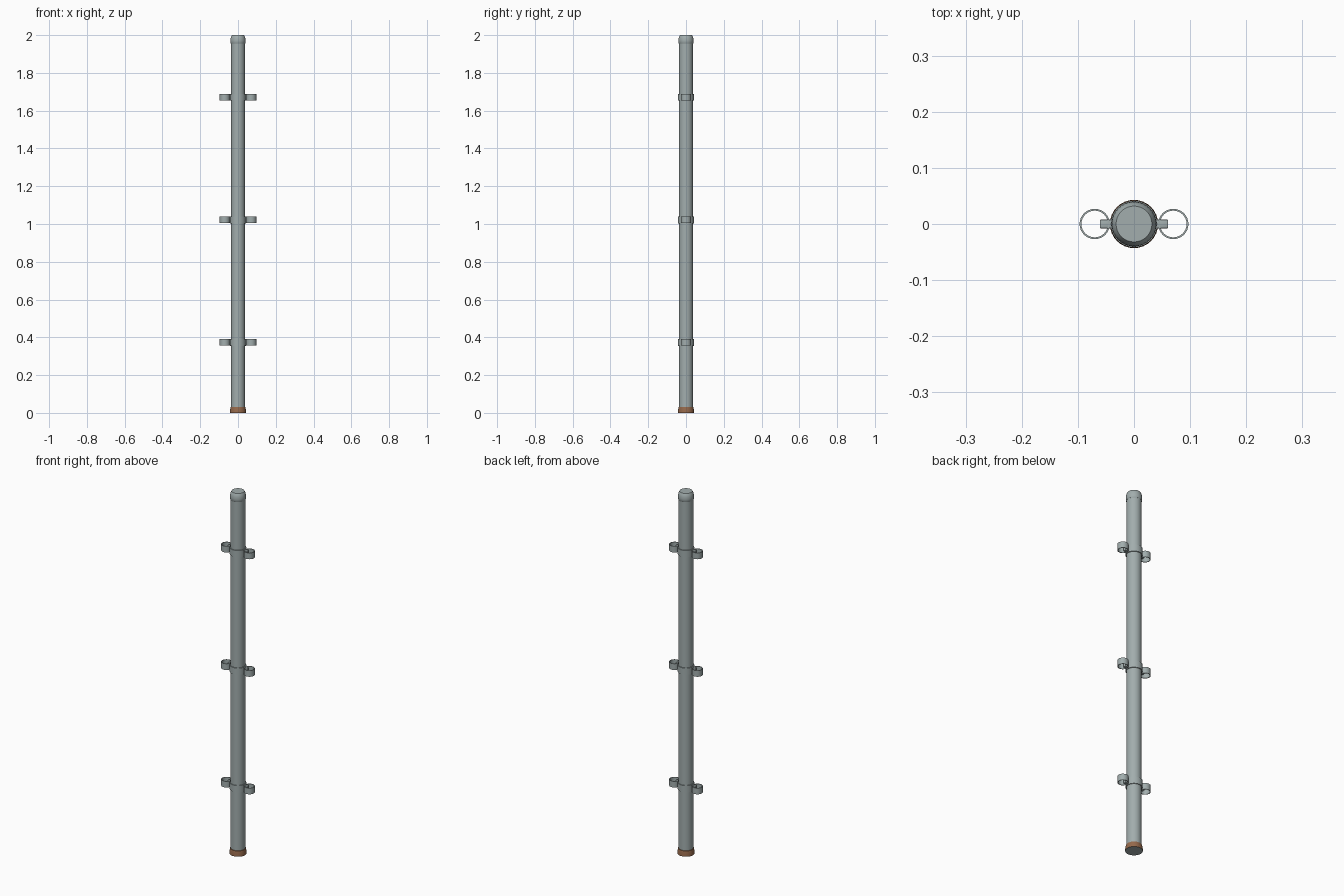
import bpy, bmesh, math

if "Cube" in bpy.data.objects:
    bpy.data.objects.remove(bpy.data.objects["Cube"])

def material(name, color):
    m = bpy.data.materials.new(name)
    m.diffuse_color = (*color, 1)
    m.use_nodes = True
    m.node_tree.nodes["Principled BSDF"].inputs["Base Color"].default_value = m.diffuse_color
    return m

steel = material("weathered_steel", (0.36, 0.42, 0.42))
rust = material("rust", (0.30, 0.14, 0.07))

def finish(bm, name, mat, loc=(0, 0, 0)):
    bmesh.ops.recalc_face_normals(bm, faces=bm.faces)
    me = bpy.data.meshes.new(name)
    bm.to_mesh(me)
    bm.free()
    ob = bpy.data.objects.new(name, me)
    ob.location = loc
    bpy.context.collection.objects.link(ob)
    me.materials.append(mat)
    bpy.ops.object.select_all(action='DESELECT')
    ob.select_set(True)
    bpy.context.view_layer.objects.active = ob
    bpy.ops.object.shade_smooth_by_angle(angle=math.radians(35))
    return ob

def lathe(name, profile, mat, loc=(0, 0, 0), closed=False, caps=True, n=32):
    """Spin an (r, z) profile round z; closed joins last point to first."""
    bm = bmesh.new()
    rings = [[bm.verts.new((r * math.cos(2 * math.pi * i / n),
                            r * math.sin(2 * math.pi * i / n), z))
              for i in range(n)] for r, z in profile]
    pairs = list(zip(rings, rings[1:]))
    if closed:
        pairs.append((rings[-1], rings[0]))
    for a, b in pairs:
        for i in range(n):
            j = (i + 1) % n
            bm.faces.new((a[i], a[j], b[j], b[i]))
    if caps and not closed:
        bm.faces.new(rings[0])
        bm.faces.new(rings[-1])
    return finish(bm, name, mat, loc)

def band(name, inner, outer, h, loc):
    return lathe(name, [(inner, -h), (outer, -h), (outer, h), (inner, h)],
                 steel, loc, closed=True)

# Post and rounded cap
lathe("post", [(0.037, 0.02), (0.037, 1.965)], steel)
lathe("cap", [(0.0375, 1.955), (0.0395, 1.958), (0.040, 1.972), (0.039, 1.982),
              (0.0365, 1.992), (0.032, 2.0)], steel)

# Rusted foot with a steel underside
foot = lathe("rusted_foot", [(0.043, 0), (0.0425, 0.012), (0.0395, 0.03),
                             (0.036, 0.031)], rust)
foot.data.materials.append(steel)
for f in foot.data.polygons:
    if f.normal.z < -0.9:
        f.material_index = 1

# Clamps: collar, two wire rings and the lugs joining them
H = 0.0185
for k, z in enumerate((0.373, 1.022, 1.671)):
    band(f"collar_{k}", 0.036, 0.0415, H, (0, 0, z))
    for side, s in (("left", -1), ("right", 1)):
        band(f"{side}_ring_{k}", 0.0238, 0.027, H * 0.93, (s * 0.07, 0, z))
        bm = bmesh.new()
        bmesh.ops.create_cube(bm, size=1)
        bmesh.ops.scale(bm, verts=bm.verts, vec=(0.022, 0.016, 0.030))
        bmesh.ops.bevel(bm, geom=bm.edges[:], offset=0.002, segments=2,
                        affect='EDGES', profile=0.5)
        finish(bm, f"{side}_lug_{k}", steel, (s * 0.05, 0, z))
